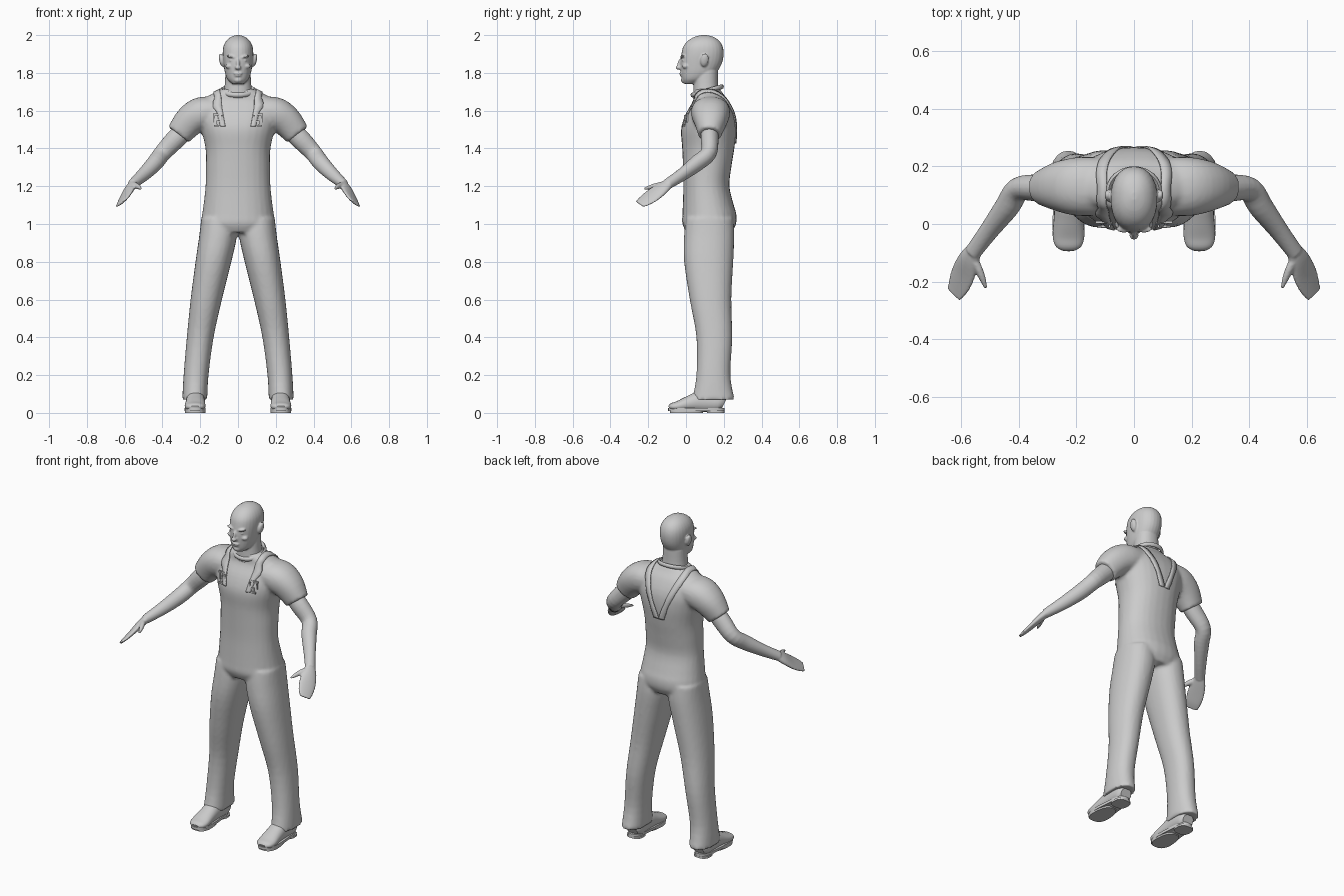
import bpy, bmesh, math
from mathutils import Vector, Matrix
from mathutils.bvhtree import BVHTree

if "Cube" in bpy.data.objects:
    bpy.data.objects.remove(bpy.data.objects["Cube"])

grey = bpy.data.materials.new("plain_grey")
grey.diffuse_color = (0.6, 0.6, 0.6, 1)
grey.use_nodes = True
grey.node_tree.nodes["Principled BSDF"].inputs["Base Color"].default_value = grey.diffuse_color
X, Y, Z = Vector((1, 0, 0)), Vector((0, 1, 0)), Vector((0, 0, 1))


def smooth_path(secs, steps=4):
    """Catmull-Rom interpolation of section tuples."""
    out = []
    for i in range(len(secs) - 1):
        p0, p1 = secs[max(i - 1, 0)], secs[i]
        p2, p3 = secs[i + 1], secs[min(i + 2, len(secs) - 1)]
        for k in range(steps):
            t = k / steps
            out.append([0.5 * (2 * b + (c - a) * t + (2 * a - 5 * b + 4 * c - d) * t * t
                               + (3 * b - a - 3 * c + d) * t ** 3)
                        for a, b, c, d in zip(p0, p1, p2, p3)])
    return out + [list(secs[-1])]


def tube(bm, secs, side, level=False, sx=1, n=28, power=2.2):
    """Loft of rounded sections (x, y, z, half width along side, half depth)."""
    secs = smooth_path(secs)
    pts = [Vector(s[:3]) for s in secs]
    rings = []
    for i, s in enumerate(secs):
        t = Z if level else (pts[min(i + 1, len(pts) - 1)] - pts[max(i - 1, 0)]).normalized()
        u = (side - t * side.dot(t)).normalized()
        v = t.cross(u)
        ring = []
        for k in range(n):
            a = math.tau * k / n
            c, d = math.cos(a), math.sin(a)
            p = pts[i] + u * s[3] * math.copysign(abs(c) ** (2 / power), c) \
                + v * s[4] * math.copysign(abs(d) ** (2 / power), d)
            ring.append(bm.verts.new((p.x * sx, p.y, p.z)))
        rings.append(ring)
    for r, q in zip(rings, rings[1:]):
        for k in range(n):
            bm.faces.new((r[k], r[(k + 1) % n], q[(k + 1) % n], q[k]))
    bm.faces.new(rings[0])
    bm.faces.new(rings[-1])


def ball(bm, loc, size, rot=(0, 0)):
    m = Matrix.Translation(loc) @ Matrix.Rotation(rot[0], 4, 'X') @ Matrix.Rotation(rot[1], 4, 'Y') \
        @ Matrix.Diagonal((*size, 1))
    bmesh.ops.create_uvsphere(bm, u_segments=20, v_segments=12, radius=1, matrix=m)


def finish(bm, name, voxel=0, relax=0, angle=40):
    bmesh.ops.recalc_face_normals(bm, faces=bm.faces[:])
    me = bpy.data.meshes.new(name)
    bm.to_mesh(me)
    bm.free()
    ob = bpy.data.objects.new(name, me)
    bpy.context.collection.objects.link(ob)
    me.materials.append(grey)
    if voxel:
        r = ob.modifiers.new("fuse", 'REMESH')
        r.mode, r.voxel_size, r.use_smooth_shade = 'VOXEL', voxel, True
        s = ob.modifiers.new("relax", 'SMOOTH')
        s.factor, s.iterations = 0.5, relax
    else:
        bpy.context.view_layer.objects.active = ob
        ob.select_set(True)
        bpy.ops.object.shade_smooth_by_angle(angle=math.radians(angle))
        ob.select_set(False)
    return ob


# Clothing: torso, trouser legs and short sleeves fused together
bm = bmesh.new()
torso = [(.955, .122, .165, .12), (1.0, .123, .195, .142), (1.05, .124, .19, .143), (1.1, .118, .183, .135),
         (1.2, .108, .172, .122), (1.3, .112, .17, .128), (1.4, .118, .172, .138), (1.5, .12, .195, .146),
         (1.58, .128, .215, .13), (1.65, .132, .2, .095), (1.69, .118, .135, .078), (1.715, .113, .085, .068)]
tube(bm, [(0, cy, z, a, b) for z, cy, a, b in torso], X, level=True)
leg = [(.1, .125, 1.03, .095, .125), (.105, .123, .94, .1, .133), (.13, .12, .8, .095, .13),
       (.168, .13, .6, .083, .11), (.2, .15, .4, .071, .095), (.222, .145, .2, .066, .09),
       (.229, .145, .07, .066, .113)]
sleeve = [(.1, .13, 1.6, .1, .07), (.19, .13, 1.585, .102, .088), (.255, .13, 1.545, .088, .083),
          (.315, .125, 1.473, .06, .068)]
for sx in (1, -1):
    tube(bm, leg, X, level=True, sx=sx)
    tube(bm, sleeve, Y, sx=sx)
clothes = finish(bm, "overalls_and_shirt", 0.01, 3)

# Head with neck and facial features
bm = bmesh.new()
skull = [(1.742, .025, .03, .037), (1.765, .045, .055, .066), (1.80, .066, .069, .093), (1.85, .08, .077, .11),
         (1.9, .0875, .081, .112), (1.94, .09, .077, .104), (1.97, .093, .062, .083), (1.99, .095, .038, .051),
         (2.0, .096, .01, .014)]
tube(bm, [(0, cy, z, a, b) for z, cy, a, b in skull], X, level=True)
tube(bm, [(0, .112, 1.66, .085, .075), (0, .105, 1.72, .072, .066), (0, .105, 1.81, .066, .064)], X, level=True)
ball(bm, (0, -.034, 1.847), (.009, .013, .032), (-.3, 0))      # nose bridge
ball(bm, (0, -.039, 1.828), (.016, .016, .011))                # nose tip
ball(bm, (0, -.026, 1.797), (.024, .01, .006))                 # upper lip
ball(bm, (0, -.023, 1.786), (.02, .01, .006))                  # lower lip
ball(bm, (0, -.012, 1.762), (.022, .015, .015))                # chin
for s in (1, -1):
    ball(bm, (s * .034, -.017, 1.885), (.028, .014, .007), (0, -s * .2))   # brow
    ball(bm, (s * .045, -.002, 1.835), (.022, .018, .014))                 # cheek
    ball(bm, (s * .033, -.015, 1.866), (.014, .008, .006))                 # eye
    ball(bm, (s * .087, .098, 1.868), (.013, .022, .036), (-.15, s * .2))  # ear
finish(bm, "head", 0.005, 2)

# Bare arms, flat hands and thumbs
arm = [(.26, .125, 1.52, .045, .05), (.33, .125, 1.45, .047, .053), (.40, .12, 1.375, .042, .046),
       (.44, .06, 1.323, .042, .044), (.50, -.02, 1.262, .033, .036), (.56, -.1, 1.21, .03, .026)]
hand = [(.55, -.085, 1.22, .026, .022), (.572, -.125, 1.19, .042, .021), (.593, -.175, 1.153, .05, .015),
        (.61, -.215, 1.125, .045, .011), (.625, -.245, 1.105, .034, .006)]
thumb = [(.56, -.115, 1.21, .016, .016), (.54, -.155, 1.203, .016, .014), (.525, -.19, 1.195, .012, .011),
         (.514, -.222, 1.186, .006, .005)]
for sx, name in ((1, "left"), (-1, "right")):
    bm = bmesh.new()
    tube(bm, arm, Y, sx=sx, n=20, power=2)
    tube(bm, hand, Vector((.72, .42, -.55)), sx=sx, n=20, power=2)
    tube(bm, thumb, Vector((.72, .42, -.55)), sx=sx, n=12, power=2)
    finish(bm, name + "_arm", 0.005, 2)

# Shoes: rounded upper, flat sole and heel block
upper = [(.225, .2, .045, .035, .03), (.225, .17, .055, .05, .05), (.225, .08, .06, .05, .055),
         (.226, .02, .05, .052, .042), (.227, -.04, .036, .055, .028), (.227, -.075, .032, .046, .02),
         (.227, -.09, .028, .026, .01)]


def slab(bm, y0, y1, z0, z1, half, cx, n=32):
    """Rounded flat outline pulled up to a slab."""
    ring = []
    for k in range(n):
        c, d = math.cos(math.tau * k / n), math.sin(math.tau * k / n)
        y = (y0 + y1) / 2 + (y1 - y0) / 2 * math.copysign(abs(d) ** .8, d)
        w = half * (1 - .16 * max(0, min(1, (y + .03) / .12)))
        ring.append(bm.verts.new((cx + w * math.copysign(abs(c) ** .7, c), y, z0)))
    f = bm.faces.new(ring)
    top = bmesh.ops.extrude_face_region(bm, geom=[f])
    bmesh.ops.translate(bm, vec=(0, 0, z1 - z0), verts=[v for v in top['geom'] if isinstance(v, bmesh.types.BMVert)])


for sx, name in ((1, "left"), (-1, "right")):
    bm = bmesh.new()
    tube(bm, upper, X, sx=sx, n=24)
    finish(bm, name + "_shoe_upper")
    bm = bmesh.new()
    slab(bm, -.095, .205, .01, .026, .06, sx * .227)
    slab(bm, .11, .205, 0, .012, .058, sx * .227)
    slab(bm, -.085, .09, 0, .012, .056, sx * .227)
    finish(bm, name + "_shoe_sole")

# Shirt collar band, higher at the back
bm = bmesh.new()
N, M = 40, 8
grid = []
for i in range(N):
    a = math.tau * i / N
    out = Vector((math.cos(a), math.sin(a), 0))
    c = Vector((.088 * out.x, .112 + .079 * out.y, 1.705 + .022 * out.y))
    grid.append([bm.verts.new(c + out * .009 * math.cos(b) + Z * .013 * math.sin(b))
                 for b in (math.tau * j / M for j in range(M))])
for i in range(N):
    for j in range(M):
        g, h, k = grid[i], grid[(i + 1) % N], (j + 1) % M
        bm.faces.new((g[j], h[j], h[k], g[k]))
finish(bm, "collar", angle=60)

# Straps laid onto the clothing from chest, over shoulder, to mid back
dg = bpy.context.evaluated_depsgraph_get()
tree = BVHTree.FromObject(clothes, dg)
strap = [(.105, -.1, 1.53), (.108, -.05, 1.6), (.115, .03, 1.68), (.118, .12, 1.72), (.112, .2, 1.68),
         (.085, .28, 1.6), (.05, .32, 1.5), (.02, .32, 1.42)]
for sx, name in ((1, "left"), (-1, "right")):
    bm = bmesh.new()
    rows = []
    for p in smooth_path(strap, 5):
        row = []
        for o in (-.02, 0, .02):
            loc, nor, _, _ = tree.find_nearest(Vector(((p[0] + o) * sx, p[1], p[2])))
            row += [loc + nor * .004]
        rows.append([bm.verts.new(q) for q in row])
    for r, q in zip(rows, rows[1:]):
        for j in range(2):
            bm.faces.new((r[j], r[j + 1], q[j + 1], q[j]))
    ob = finish(bm, name + "_strap", angle=60)
    ob.modifiers.new("thickness", 'SOLIDIFY').thickness = .006
    ob.modifiers["thickness"].offset = 0

    # Buckle on the chest: two bars, two side wires and a button
    bm = bmesh.new()
    for dx, dz, w, h in ((0, .03, .028, .005), (0, -.03, .022, .005), (-.02, .008, .004, .02),
                         (.02, .008, .004, .02), (0, -.012, .01, .01)):
        hit = tree.ray_cast(Vector((sx * .105 + dx, -1, 1.55 + dz)), Y)[0]
        bmesh.ops.create_cube(bm, size=2, matrix=Matrix.Translation(hit - Y * .006)
                              @ Matrix.Diagonal((w, .004, h, 1)))
    finish(bm, name + "_buckle")
